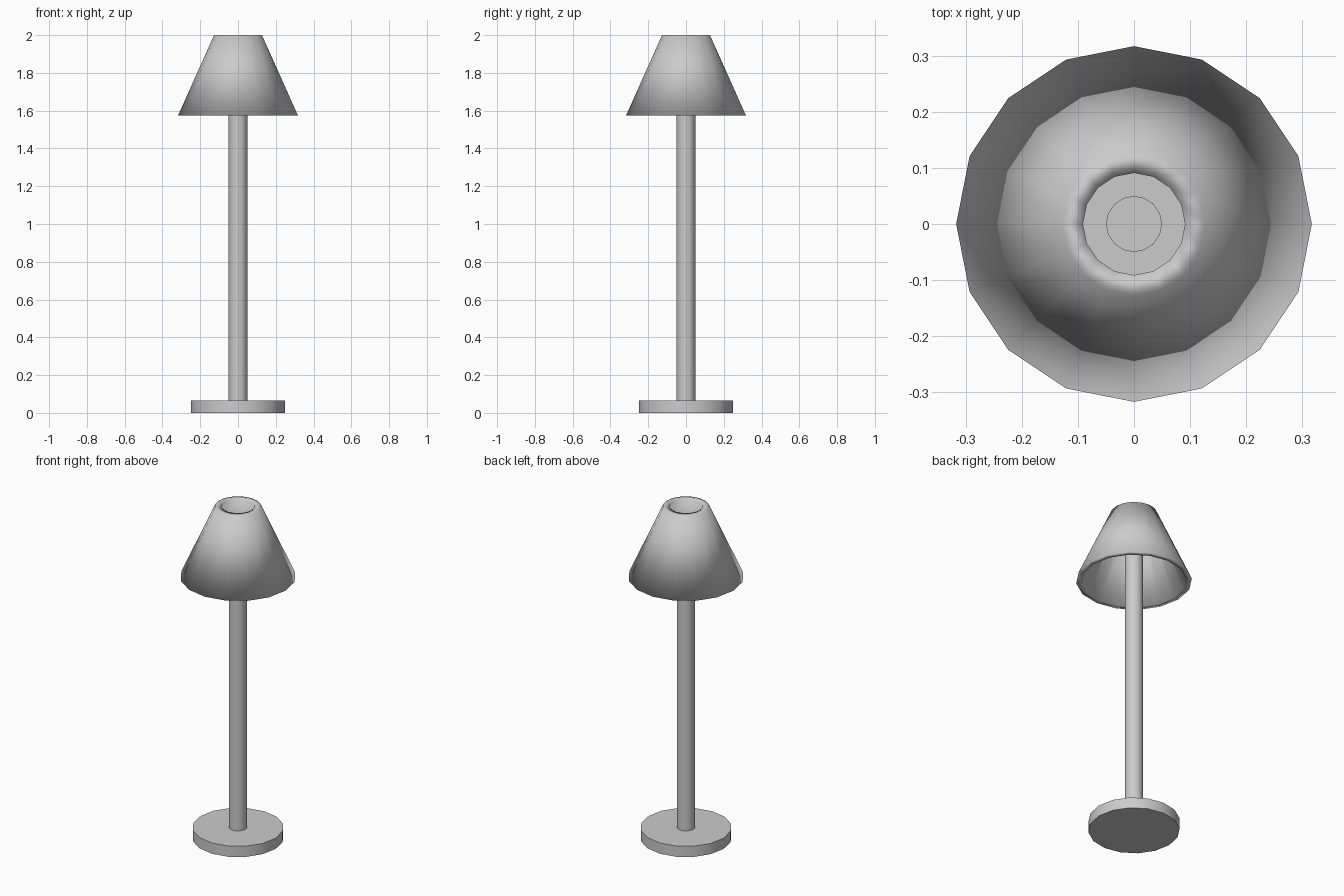
import bpy, bmesh
from math import sin, cos, tau, radians

if "Cube" in bpy.data.objects:
    bpy.data.objects.remove(bpy.data.objects["Cube"])

SIDES = 16


def lathe(name, profile, closed=False, smooth_angle=None):
    """Revolve (radius, z) points about z: a closed profile makes a tube, an open one gets end caps."""
    bm = bmesh.new()
    rings = [[bm.verts.new((r * cos(tau * i / SIDES), r * sin(tau * i / SIDES), z))
              for i in range(SIDES)] for r, z in profile]
    pairs = list(zip(rings, rings[1:]))
    if closed:
        pairs.append((rings[-1], rings[0]))
    else:
        bm.faces.new(rings[0][::-1])
        bm.faces.new(rings[-1])
    for a, b in pairs:
        for i in range(SIDES):
            j = (i + 1) % SIDES
            bm.faces.new((a[i], a[j], b[j], b[i]))
    bmesh.ops.recalc_face_normals(bm, faces=bm.faces[:])
    mesh = bpy.data.meshes.new(name)
    bm.to_mesh(mesh)
    bm.free()
    obj = bpy.data.objects.new(name, mesh)
    bpy.context.collection.objects.link(obj)
    bpy.ops.object.select_all(action='DESELECT')
    obj.select_set(True)
    bpy.context.view_layer.objects.active = obj
    if smooth_angle:
        bpy.ops.object.shade_smooth_by_angle(angle=smooth_angle)
    else:
        bpy.ops.object.shade_smooth()
    return obj


# Round foot
lathe("base", [(0.25, 0), (0.25, 0.065)], smooth_angle=radians(30))

# Upright pole, ending inside the shade
lathe("pole", [(0.05, 0.065), (0.05, 1.80)], smooth_angle=radians(30))

# Hollow conical shade, open at both ends, softly shaded across its rims
lathe("lamp_shade", [(0.317, 1.575), (0.127, 2.0), (0.091, 2.0), (0.287, 1.575)], closed=True)
